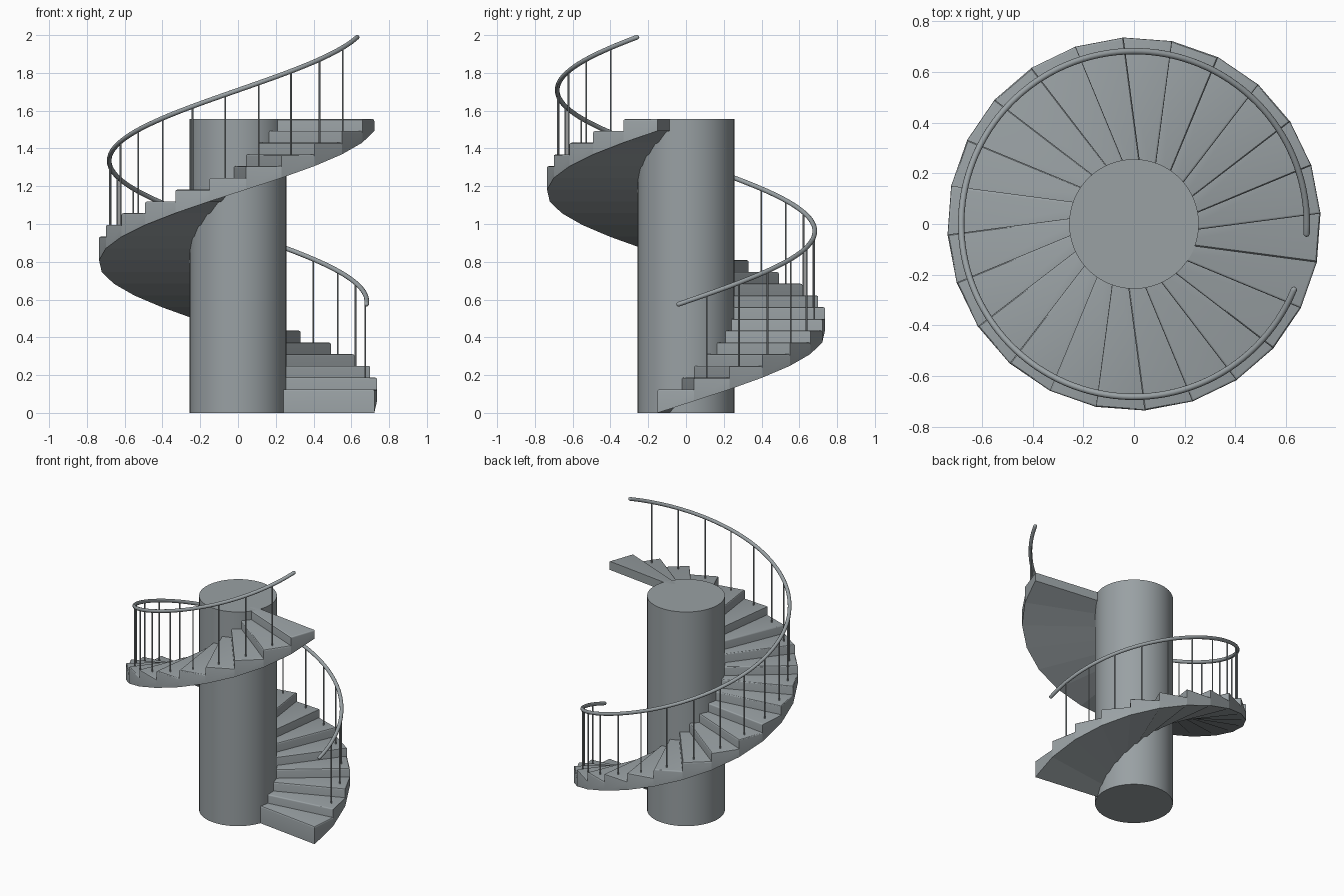
import bpy, bmesh, math
from mathutils import Vector, Matrix

if "Cube" in bpy.data.objects:
    bpy.data.objects.remove(bpy.data.objects["Cube"])

STEPS = 24
TURN = math.radians(15)
RISE = 0.0622
START = math.radians(-7.5)   # direction of the first riser
OFFSET = 0.055               # risers miss the centre by this much
COL_R, OUT_R, RAIL_R = 0.256, 0.737, 0.682

grey = bpy.data.materials.new("blue grey")
grey.diffuse_color = (0.32, 0.355, 0.37, 1)
grey.use_nodes = True
grey.node_tree.nodes["Principled BSDF"].inputs["Base Color"].default_value = grey.diffuse_color


def add_object(name, bm, angle=30):
    mesh = bpy.data.meshes.new(name)
    bmesh.ops.recalc_face_normals(bm, faces=bm.faces)
    bm.to_mesh(mesh)
    bm.free()
    obj = bpy.data.objects.new(name, mesh)
    bpy.context.collection.objects.link(obj)
    finish(obj, angle)
    return obj


def finish(obj, angle=30):
    obj.data.materials.clear()
    obj.data.materials.append(grey)
    bpy.ops.object.select_all(action='DESELECT')
    obj.select_set(True)
    bpy.context.view_layer.objects.active = obj
    bpy.ops.object.shade_smooth_by_angle(angle=math.radians(angle))


def riser_point(k, r, z):
    """Point at radius r on the off-centre riser line k."""
    d = START + k * TURN
    t = math.sqrt(r * r - OFFSET * OFFSET)
    return Vector((t * math.cos(d) + OFFSET * math.sin(d),
                   t * math.sin(d) - OFFSET * math.cos(d), z))


def cylinder(bm, r, z0, z1, x=0, y=0, seg=64):
    bmesh.ops.create_cone(bm, cap_ends=True, segments=seg, radius1=r, radius2=r,
                          depth=z1 - z0,
                          matrix=Matrix.Translation((x, y, (z0 + z1) / 2)))


# Central column
bm = bmesh.new()
cylinder(bm, COL_R, 0, 25 * RISE)
add_object("central_column", bm)

# Wedge steps with a sloping underside and rounded nosing
bm = bmesh.new()
round_edges = []
for k in range(STEPS):
    top = (k + 2) * RISE
    plan = [(k, 0.2), (k, OUT_R), (k + 1, OUT_R), (k + 1, 0.2)]
    lo = [bm.verts.new(riser_point(i, r, i * RISE)) for i, r in plan]
    hi = [bm.verts.new(riser_point(i, r, top)) for i, r in plan]
    bm.faces.new(lo[::-1])
    bm.faces.new(hi)
    for a in range(4):
        b = (a + 1) % 4
        bm.faces.new((lo[a], lo[b], hi[b], hi[a]))
    round_edges += [bm.edges.get((hi[0], hi[1])), bm.edges.get((hi[1], hi[2]))]
bmesh.ops.bevel(bm, geom=round_edges, offset=0.009, segments=3,
                profile=0.5, affect='EDGES')
add_object("steps", bm)


# Handrail helix
def rail_z(deg):
    return 0.573 + (deg + 3.8) / 15 * RISE


TUBE = 0.0125
A0, A1 = -4.2, 338.6
cap = math.degrees(TUBE / RAIL_R)
path = []
for s in (0.0, 0.1, 0.3, 0.6):                       # rounded lower end
    path.append((A0 + cap * s, math.sqrt(1 - (1 - s) ** 2)))
N = 120
for i in range(N + 1):
    path.append((A0 + cap + (A1 - A0 - 2 * cap) * i / N, 1))
for s in (0.6, 0.3, 0.1, 0.0):                       # rounded upper end
    path.append((A1 - cap * s, math.sqrt(1 - (1 - s) ** 2)))

curve = bpy.data.curves.new("handrail", 'CURVE')
curve.dimensions = '3D'
curve.bevel_depth = TUBE
curve.bevel_resolution = 4
curve.use_fill_caps = True
spline = curve.splines.new('POLY')
spline.points.add(len(path) - 1)
for p, (deg, rad) in zip(spline.points, path):
    a = math.radians(deg)
    p.co = (RAIL_R * math.cos(a), RAIL_R * math.sin(a), rail_z(deg), 1)
    p.radius = max(rad, 0.02)
rail = bpy.data.objects.new("handrail", curve)
bpy.context.collection.objects.link(rail)
bpy.ops.object.select_all(action='DESELECT')
rail.select_set(True)
bpy.context.view_layer.objects.active = rail
bpy.ops.object.convert(target='MESH')
finish(bpy.context.view_layer.objects.active, 60)

# Balusters, one per step from the second step up
bm = bmesh.new()
for j in range(22):
    deg = 9.3 + 15 * j
    a = math.radians(deg)
    cylinder(bm, 0.0045, (j + 3) * RISE - 0.01, rail_z(deg),
             RAIL_R * math.cos(a), RAIL_R * math.sin(a), 12)
add_object("balusters", bm, 40)
